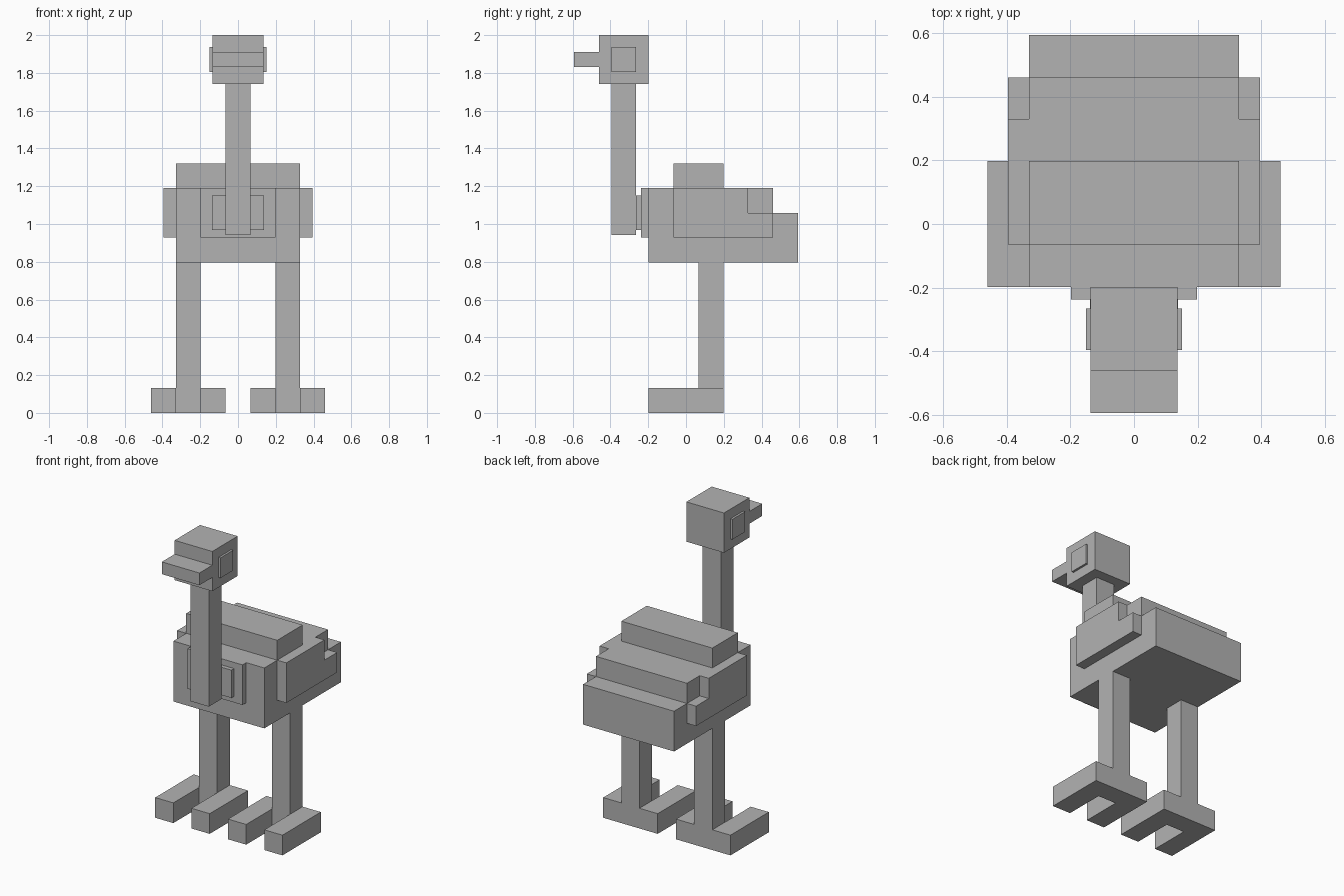
import bpy
import bmesh
from mathutils import Vector

cube = bpy.data.objects.get("Cube")
if cube:
    bpy.data.objects.remove(cube, do_unlink=True)

# One plain grey for the whole bird
GREY = (0.45, 0.45, 0.45, 1.0)
grey = bpy.data.materials.new("plain_grey")
grey.use_nodes = True
grey.diffuse_color = GREY
grey.node_tree.nodes["Principled BSDF"].inputs["Base Color"].default_value = GREY


def prism(name, points, direction):
    """Extrude a closed outline along a direction into a solid."""
    bm = bmesh.new()
    face = bm.faces.new([bm.verts.new(p) for p in points])
    grown = bmesh.ops.extrude_face_region(bm, geom=[face], use_keep_orig=True)
    moved = [v for v in grown["geom"] if isinstance(v, bmesh.types.BMVert)]
    bmesh.ops.translate(bm, verts=moved, vec=Vector(direction))
    bmesh.ops.recalc_face_normals(bm, faces=bm.faces)
    mesh = bpy.data.meshes.new(name)
    bm.to_mesh(mesh)
    bm.free()
    mesh.materials.append(grey)
    obj = bpy.data.objects.new(name, mesh)
    bpy.context.collection.objects.link(obj)
    return obj


def side_prism(name, profile, x0, x1):
    """Extrude a (y, z) side profile from x0 to x1."""
    return prism(name, [(x0, y, z) for y, z in profile], (x1 - x0, 0, 0))


def box(name, x, y, z):
    """Box from (min, max) ranges."""
    corners = [(y[0], z[0]), (y[1], z[0]), (y[1], z[1]), (y[0], z[1])]
    return side_prism(name, corners, *x)


def flip(points):
    return [(-p[0], *p[1:]) for p in points]


# Stepped body with low tail, and the hump on its back
side_prism("body", [(-0.198, 0.795), (0.593, 0.795), (0.593, 1.058),
                    (0.46, 1.058), (0.46, 1.19), (-0.198, 1.19)], -0.329, 0.329)
box("back_hump", (-0.329, 0.329), (-0.065, 0.198), (1.19, 1.32))

# Chest plates stepping out to the neck
box("chest_plate", (-0.198, 0.198), (-0.237, -0.198), (0.928, 1.19))
box("neck_base", (-0.138, 0.138), (-0.265, -0.237), (0.968, 1.15))

# Neck, head and beak
box("neck", (-0.066, 0.066), (-0.395, -0.265), (0.942, 1.74))
box("head", (-0.136, 0.136), (-0.46, -0.198), (1.74, 2.0))
box("beak", (-0.136, 0.136), (-0.593, -0.46), (1.83, 1.91))

# Paired parts
WING = [(-0.065, 0.928), (0.46, 0.928), (0.46, 1.058),
        (0.329, 1.058), (0.329, 1.19), (-0.065, 1.19)]
FOOT = [(0.066, 0.198, 0), (0.066, -0.198, 0), (0.198, -0.198, 0), (0.198, 0.066, 0),
        (0.329, 0.066, 0), (0.329, -0.198, 0), (0.46, -0.198, 0), (0.46, 0.198, 0)]

for side, s in (("left", 1), ("right", -1)):
    side_prism(f"{side}_wing", WING, s * 0.329, s * 0.395)
    box(f"{side}_eye", (s * 0.136, s * 0.15), (-0.395, -0.265), (1.805, 1.937))
    box(f"{side}_leg", (s * 0.198, s * 0.329), (0.066, 0.198), (0.132, 0.795))
    # Foot with two forward toes joined by a heel bar
    prism(f"{side}_foot", FOOT if s > 0 else flip(FOOT), (0, 0, 0.132))
